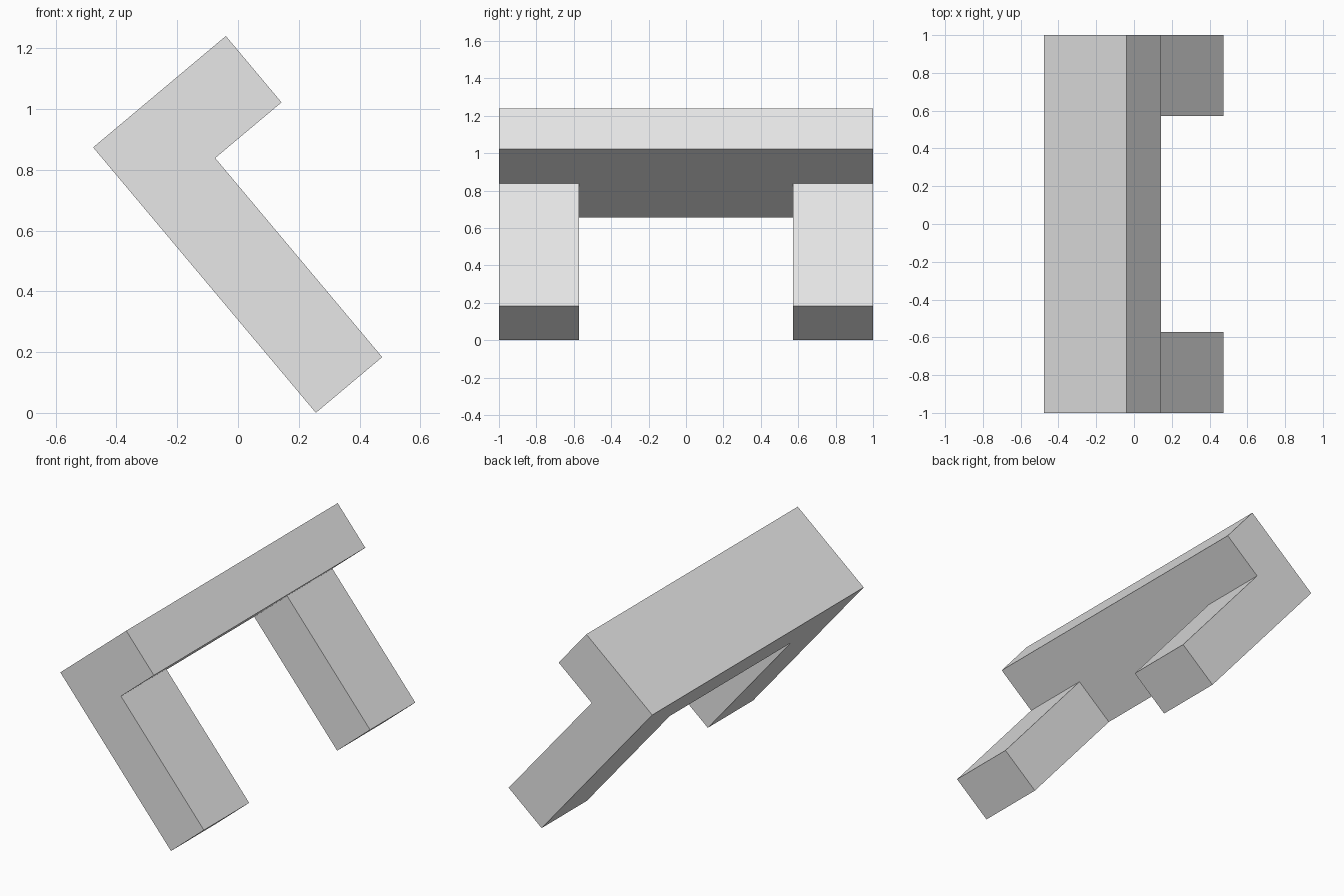
import bpy, bmesh, math
from mathutils import Vector

if "Cube" in bpy.data.objects:
    bpy.data.objects.remove(bpy.data.objects["Cube"])

UNIT = 0.285                       # thickness of bar and legs
TILT = math.radians(40)
u = Vector((-math.cos(TILT), 0, -math.sin(TILT)))   # across the bar
v = Vector((math.sin(TILT), 0, -math.cos(TILT)))    # down the legs
start = Vector((-0.04, 0, 1.24))   # top corner of the bar

across = [0, UNIT, 2 * UNIT]
down = [0, UNIT, 4 * UNIT]
along = [-1, -0.572, 0.572, 1]

# Filled cells: the bar runs the full length, with a leg under each end
bar = {(i, 0, k) for i in range(2) for k in range(3)}
legs = {(1, 1, k) for k in (0, 2)}
cells = bar | legs

bm = bmesh.new()
verts = {}


def corner(key):
    if key not in verts:
        i, j, k = key
        verts[key] = bm.verts.new(start + u * across[i] + v * down[j] + Vector((0, along[k], 0)))
    return verts[key]


# Skin only the outside of the joined cells
for cell in cells:
    for axis in range(3):
        for side in (0, 1):
            neighbour = list(cell)
            neighbour[axis] += 2 * side - 1
            if tuple(neighbour) in cells:
                continue
            a, b = [n for n in range(3) if n != axis]
            loop = []
            for da, db in ((0, 0), (1, 0), (1, 1), (0, 1)):
                key = list(cell)
                key[axis] += side
                key[a] += da
                key[b] += db
                loop.append(corner(tuple(key)))
            bm.faces.new(loop)

# Merge flat neighbours into clean faces
bmesh.ops.recalc_face_normals(bm, faces=bm.faces)
bmesh.ops.dissolve_limit(bm, angle_limit=math.radians(1), verts=bm.verts, edges=bm.edges)
bmesh.ops.recalc_face_normals(bm, faces=bm.faces)

mesh = bpy.data.meshes.new("bar_with_legs")
bm.to_mesh(mesh)
bm.free()
grey = bpy.data.materials.new("light grey")
grey.diffuse_color = (0.8, 0.8, 0.8, 1)
grey.use_nodes = True
grey.node_tree.nodes["Principled BSDF"].inputs["Base Color"].default_value = grey.diffuse_color
mesh.materials.append(grey)
obj = bpy.data.objects.new("bar_with_legs", mesh)
bpy.context.collection.objects.link(obj)
